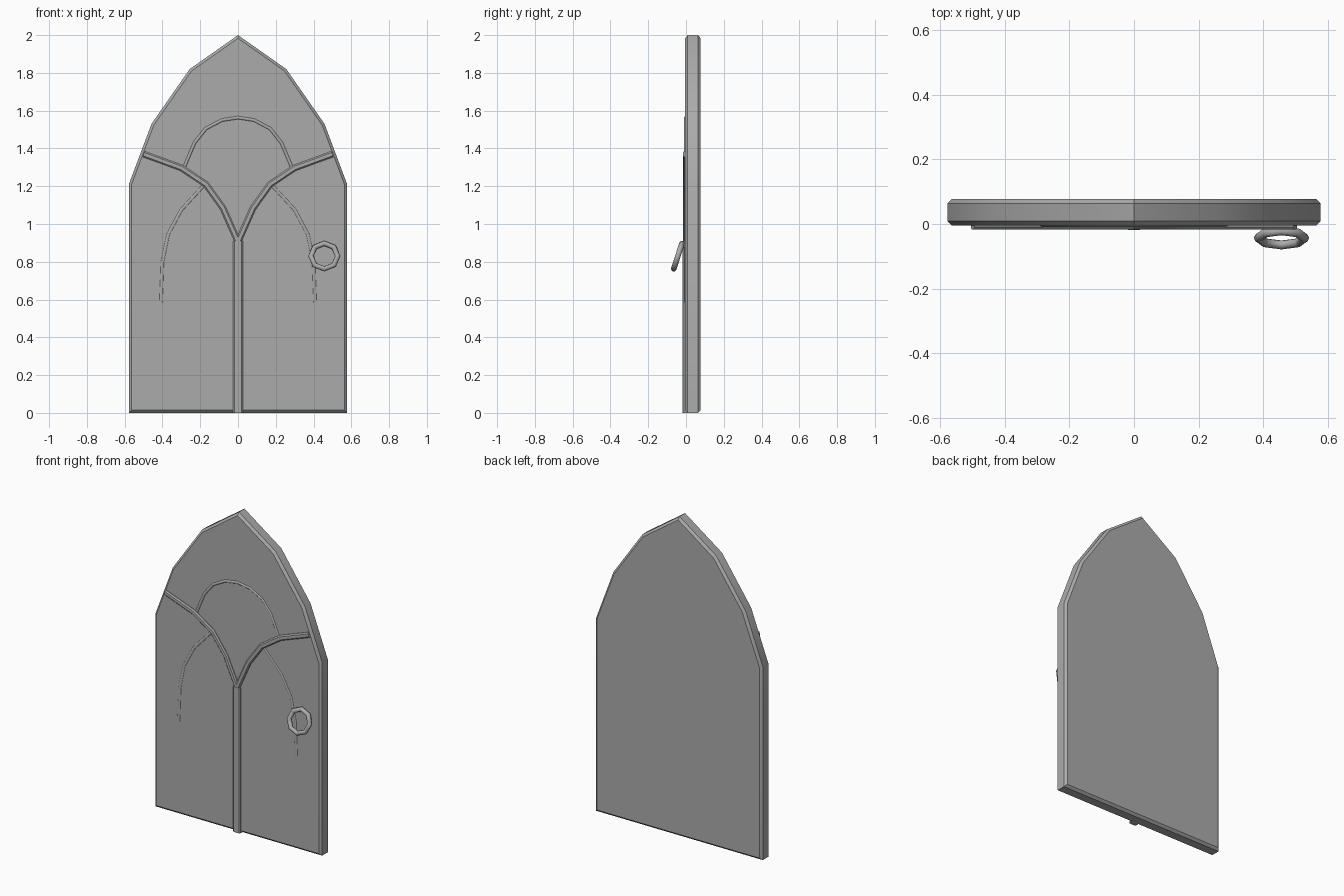
import bpy, bmesh, math
from mathutils import Vector

cube = bpy.data.objects.get("Cube")
if cube:
    bpy.data.objects.remove(cube, do_unlink=True)

grey = bpy.data.materials.new("mid grey")
grey.use_nodes = True
colour = (0.41, 0.41, 0.41, 1)
grey.diffuse_color = colour
grey.node_tree.nodes["Principled BSDF"].inputs["Base Color"].default_value = colour

FRONT, BACK = -0.005, 0.078


def smooth(obj, degrees):
    bpy.ops.object.select_all(action='DESELECT')
    obj.select_set(True)
    bpy.context.view_layer.objects.active = obj
    bpy.ops.object.shade_smooth_by_angle(angle=math.radians(degrees))


def finish(name, bm, degrees):
    bmesh.ops.recalc_face_normals(bm, faces=bm.faces)
    mesh = bpy.data.meshes.new(name)
    bm.to_mesh(mesh)
    bm.free()
    obj = bpy.data.objects.new(name, mesh)
    bpy.context.collection.objects.link(obj)
    mesh.materials.append(grey)
    smooth(obj, degrees)


def moulding(name, path, width, top, chamfer, degrees=30):
    """Sweep a chamfered strip along an x-z path on the door front."""
    bm = bmesh.new()
    pts = [Vector(p) for p in path]
    half = width / 2
    profile = [(-half, 0.01), (-half, top + chamfer), (chamfer - half, top),
               (half - chamfer, top), (half, top + chamfer), (half, 0.01)]
    rings = []
    for i, p in enumerate(pts):
        before = (p - pts[i - 1]).normalized() if i else None
        after = (pts[i + 1] - p).normalized() if i < len(pts) - 1 else None
        before, after = before or after, after or before
        along = (before + after).normalized()
        side = Vector((-along.y, along.x)) / along.dot(after)
        rings.append([bm.verts.new((p.x + side.x * s, y, p.y + side.y * s))
                      for s, y in profile])
    n = len(profile)
    for a, b in zip(rings, rings[1:]):
        for k in range(n):
            bm.faces.new((a[k], a[(k + 1) % n], b[(k + 1) % n], b[k]))
    bm.faces.new(rings[0])
    bm.faces.new(rings[-1])
    finish(name, bm, degrees)


def mirrored(path, side):
    return [(x * side, z) for x, z in path]


# Pointed door slab with chamfered front and back rims
half_outline = [(0.578, 0), (0.578, 1.21), (0.458, 1.53), (0.256, 1.82)]
outline = half_outline + [(0, 2)] + mirrored(half_outline[::-1], -1)
bm = bmesh.new()
face = bm.faces.new([bm.verts.new((x, FRONT, z)) for x, z in outline])
sweep = bmesh.ops.extrude_face_region(bm, geom=[face])
moved = [v for v in sweep["geom"] if isinstance(v, bmesh.types.BMVert)]
bmesh.ops.translate(bm, verts=moved, vec=(0, BACK - FRONT, 0))
bmesh.ops.recalc_face_normals(bm, faces=bm.faces)
rims = [e for e in bm.edges if abs(e.verts[0].co.y - e.verts[1].co.y) < 0.001]
bmesh.ops.bevel(bm, geom=rims, offset=0.014, segments=1, affect='EDGES')
finish("door_slab", bm, 30)

# Central post and the two curved branches
moulding("centre_post", [(0, 0), (0, 0.91)], 0.052, -0.018, 0.008)
branch = [(0, 0.905), (0.08, 1.085), (0.17, 1.21), (0.3, 1.297), (0.5, 1.37)]
# Shallow inner arch: two lower legs and a rounded top
leg = [(0.408, 0.585), (0.4, 0.8), (0.37, 0.945), (0.3, 1.075), (0.18, 1.205)]
crown = [(0.285, 1.3), (0.23, 1.43), (0.17, 1.505), (0.085, 1.55)]
for label, side in (("left", 1), ("right", -1)):
    moulding(label + "_branch", mirrored(branch, side), 0.032, -0.017, 0.007)
    moulding(label + "_arch_leg", mirrored(leg, side), 0.022, -0.008, 0.006, 50)
moulding("arch_crown", crown + [(0, 1.563)] + mirrored(crown[::-1], -1),
         0.02, -0.01, 0.007, 50)

# Octagonal ring handle, hanging with its lower edge tilted outward
bpy.ops.mesh.primitive_torus_add(
    major_segments=8, minor_segments=8, major_radius=0.071, minor_radius=0.0145,
    location=(0.457, -0.043, 0.83), rotation=(math.radians(72), 0, 0))
ring = bpy.context.object
ring.name = "ring_handle"
ring.data.materials.append(grey)
smooth(ring, 60)
